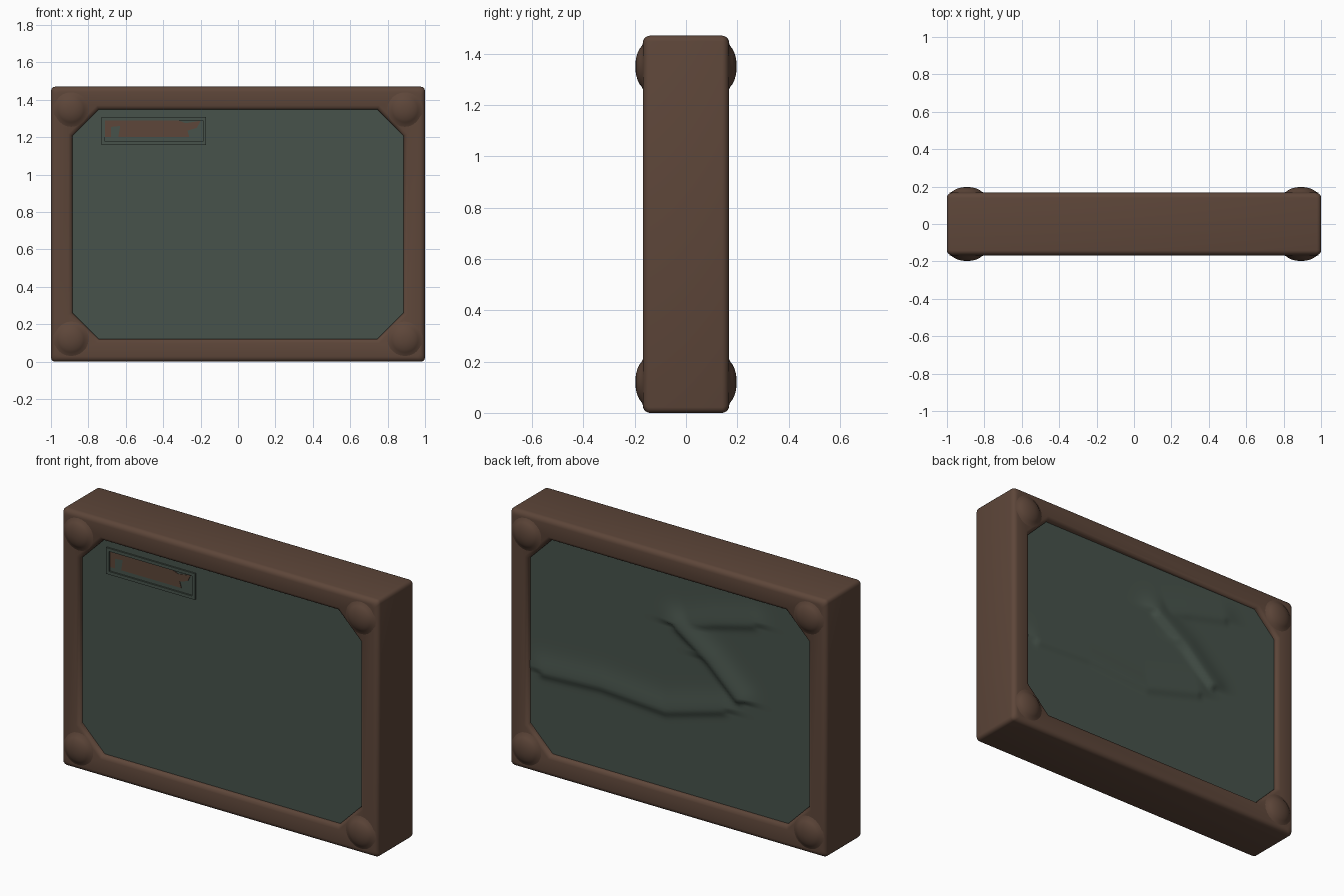
import bpy, bmesh, math
from mathutils import Vector

if "Cube" in bpy.data.objects:
    bpy.data.objects.remove(bpy.data.objects["Cube"])

H = 1.47
CZ = H / 2


def material(name, col):
    m = bpy.data.materials.new(name)
    m.diffuse_color = (*col, 1)
    m.use_nodes = True
    m.node_tree.nodes["Principled BSDF"].inputs["Base Color"].default_value = m.diffuse_color
    return m


BROWN = material("brown", (0.110, 0.061, 0.041))
GREEN = material("dark green", (0.063, 0.086, 0.070))


def finish(bm, name, mat, angle=40, recalc=True):
    if recalc:
        bmesh.ops.recalc_face_normals(bm, faces=bm.faces)
    me = bpy.data.meshes.new(name)
    bm.to_mesh(me)
    bm.free()
    ob = bpy.data.objects.new(name, me)
    bpy.context.collection.objects.link(ob)
    me.materials.append(mat)
    bpy.ops.object.select_all(action='DESELECT')
    ob.select_set(True)
    bpy.context.view_layer.objects.active = ob
    bpy.ops.object.shade_smooth_by_angle(angle=math.radians(angle))
    return ob


def corner_loop(hx, hz, c, y, rounded):
    """Rectangle with rounded or chamfered corners, four points per corner."""
    pts = []
    n = 4
    for q, (sx, sz) in enumerate([(1, 1), (-1, 1), (-1, -1), (1, -1)]):
        for i in range(n):
            t = i / (n - 1)
            if q % 2:
                t = 1 - t
            if rounded:
                a = t * math.pi / 2
                px, pz = hx - c + c * math.cos(a), hz - c + c * math.sin(a)
            else:
                px, pz = hx - c * t, hz - c * (1 - t)
            pts.append(Vector((sx * px, y, CZ + sz * pz)))
    return pts


# Frame: loops swept from the front opening, round the outside, to the back opening
half = []  # from the inner wall to the outer side; y is the front depth
for dx, y in [(0, 0.125), (0, 0.148), (0.007, 0.160), (0.022, 0.166)]:
    half.append((0.885 + dx, 0.613 + dx, 0.14 + dx * 0.6, y, False))
for k in range(6):
    a = k / 5 * math.pi / 2
    d = 0.028 * (1 - math.sin(a))
    half.append((1 - d, CZ - d, 0.022, 0.168 - 0.028 * (1 - math.cos(a)), True))
rows = [(a, b, c, -y, r) for a, b, c, y, r in half] + half[::-1]
bm = bmesh.new()
loops = [[bm.verts.new(p) for p in corner_loop(*r)] for r in rows]
for A, B in zip(loops, loops[1:]):
    for i in range(len(A)):
        j = (i + 1) % len(A)
        bm.faces.new((A[i], A[j], B[j], B[i]))
finish(bm, "frame", BROWN)


# Corner studs: shallow domes on both faces
def stud(name, x, z, side):
    bm = bmesh.new()
    seg, prof = 24, [(0.095, -0.002), (0.08, 0.004), (0.07, 0.012),
                     (0.055, 0.020), (0.035, 0.026), (0.015, 0.029)]
    rings = [[bm.verts.new((x + r * math.cos(2 * math.pi * i / seg),
                            side * (0.168 + h),
                            z + r * math.sin(2 * math.pi * i / seg)))
              for i in range(seg)] for r, h in prof]
    for A, B in zip(rings, rings[1:]):
        for i in range(seg):
            j = (i + 1) % seg
            bm.faces.new((A[i], A[j], B[j], B[i]))
    bm.faces.new(rings[-1])
    bm.normal_update()
    if bm.faces[:][-1].normal.y * side < 0:
        bmesh.ops.reverse_faces(bm, faces=bm.faces)
    finish(bm, name, BROWN, 60, False)


for side, word in ((-1, "front"), (1, "back")):
    for sx in (-1, 1):
        for z in (0.12, 1.35):
            stud(word + "_stud", sx * 0.893, z, side)


# Creases in the back sheet: (path in x,z ; height)
CREASES = [
    ([(0.80, 0.57), (0.44, 0.59), (0.03, 0.56), (-0.33, 0.66)], 0.014),
    ([(-0.05, 1.06), (-0.25, 0.92), (-0.43, 0.75)], 0.024),
    ([(-0.05, 1.06), (-0.28, 1.14), (-0.52, 1.20)], 0.012),
]


def crease_height(x, z):
    p, best = Vector((x, z)), 0
    for path, h in CREASES:
        for a, b in zip(path, path[1:]):
            a, b = Vector(a), Vector(b)
            t = max(0, min(1, (p - a).dot(b - a) / (b - a).length_squared))
            off = p - a.lerp(b, t)
            w = 0.09 if off.y > 0 else 0.025   # soft above, steep below
            best = max(best, h * math.exp(-(off.length / w) ** 2))
    return best


def sheet(name, side, nx, nz, height):
    bm = bmesh.new()
    g = []
    for i in range(nx + 1):
        col = []
        for j in range(nz + 1):
            x, z = -0.887 + 1.774 * i / nx, 0.12 + 1.23 * j / nz
            col.append(bm.verts.new((x, side * (0.138 + height(x, z)), z)))
        g.append(col)
    for i in range(nx):
        for j in range(nz):
            q = [g[i][j], g[i + 1][j], g[i + 1][j + 1], g[i][j + 1]]
            bm.faces.new(q if side < 0 else q[::-1])
    finish(bm, name, GREEN, 60, False)


# Front and back sheets set into the frame
sheet("front_panel", -1, 4, 4, lambda x, z: 0)
sheet("back_panel", 1, 110, 80, crease_height)


def plate(name, pts, y0, y1, mat):
    bm = bmesh.new()
    f = bm.faces.new([bm.verts.new((x, y0, z)) for x, z in pts])
    r = bmesh.ops.extrude_face_region(bm, geom=[f])
    for v in r["geom"]:
        if isinstance(v, bmesh.types.BMVert):
            v.co.y = y1
    finish(bm, name, mat, 30)


# Label holder: thin raised rim and a worn brown patch inside it
x0, x1, z0, z1, w = -0.73, -0.17, 1.158, 1.308, 0.018
for a, b, c, d in ((x0, x1, z0, z0 + w), (x0, x1, z1 - w, z1),
                   (x0, x0 + w, z0 + w, z1 - w), (x1 - w, x1, z0 + w, z1 - w)):
    plate("label_rim", [(a, c), (b, c), (b, d), (a, d)], -0.137, -0.147, GREEN)
plate("label_patch",
      [(-0.71, 1.2), (-0.68, 1.2), (-0.68, 1.255), (-0.63, 1.26), (-0.64, 1.2),
       (-0.26, 1.2), (-0.27, 1.235), (-0.22, 1.25), (-0.2, 1.288), (-0.28, 1.275),
       (-0.32, 1.29), (-0.71, 1.29)], -0.137, -0.141, BROWN)
